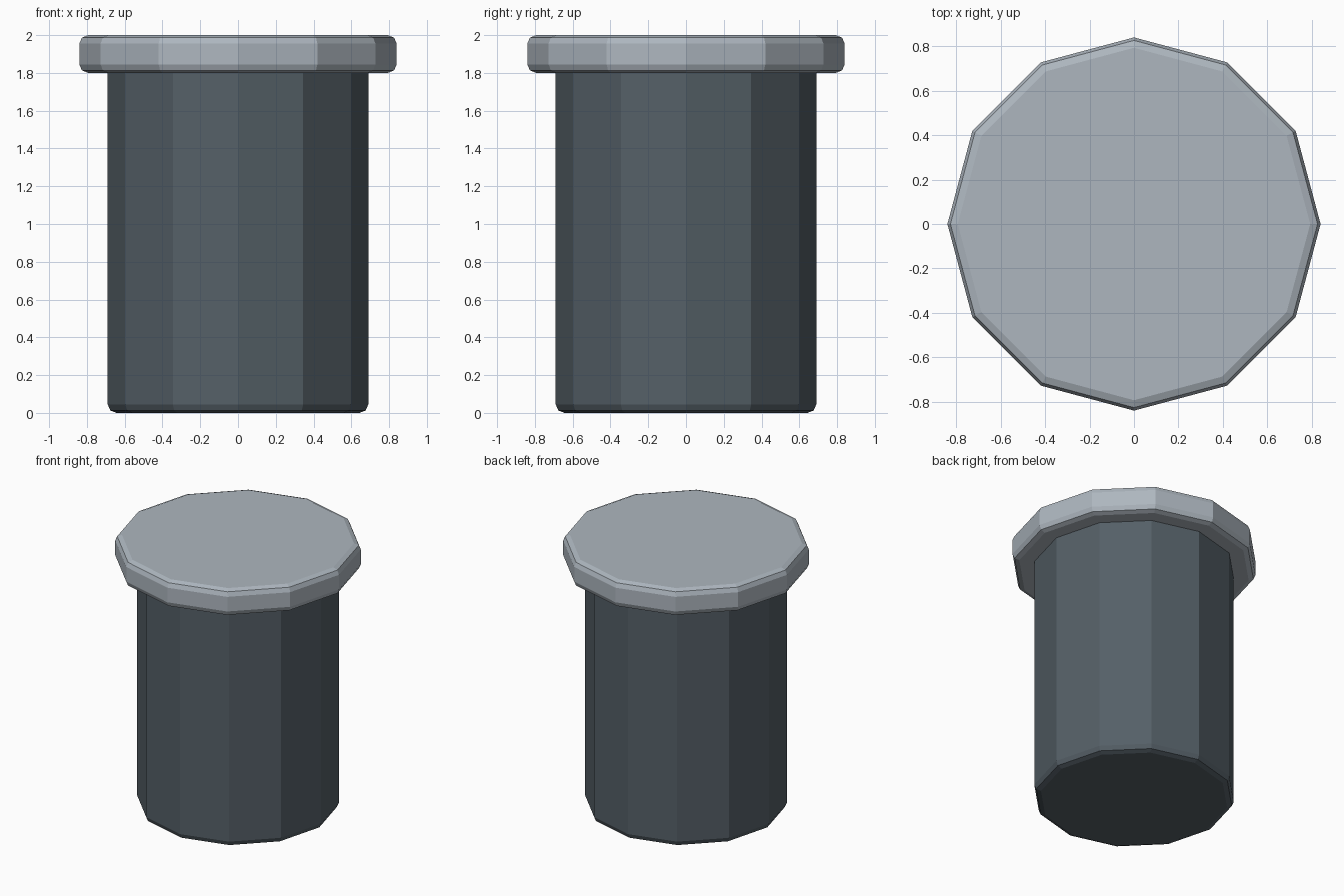
import bpy, math

if "Cube" in bpy.data.objects:
    bpy.data.objects.remove(bpy.data.objects["Cube"])

SIDES = 12


def drum(name, radius, z0, z1, bevel, color=None):
    # Twelve-sided cylinder with rounded rims and crisp vertical edges
    bpy.ops.mesh.primitive_cylinder_add(vertices=SIDES, radius=radius, depth=z1 - z0,
                                        location=(0, 0, (z0 + z1) / 2))
    obj = bpy.context.object
    obj.name = name
    mod = obj.modifiers.new("rim_bevel", 'BEVEL')
    mod.width = bevel
    mod.segments = 2
    mod.limit_method = 'ANGLE'
    mod.angle_limit = math.radians(45)
    if color:
        mat = bpy.data.materials.new(name + "_material")
        mat.diffuse_color = color
        mat.use_nodes = True
        mat.node_tree.nodes["Principled BSDF"].inputs["Base Color"].default_value = mat.diffuse_color
        obj.data.materials.append(mat)
    return obj


# Dark container body, its top tucked inside the lid
drum("container_body", 0.69, 0.0, 1.88, 0.045, (0.09, 0.115, 0.135, 1))

# Wide overhanging lid
drum("container_lid", 0.84, 1.8, 2.0, 0.045, (0.42, 0.47, 0.52, 1))
